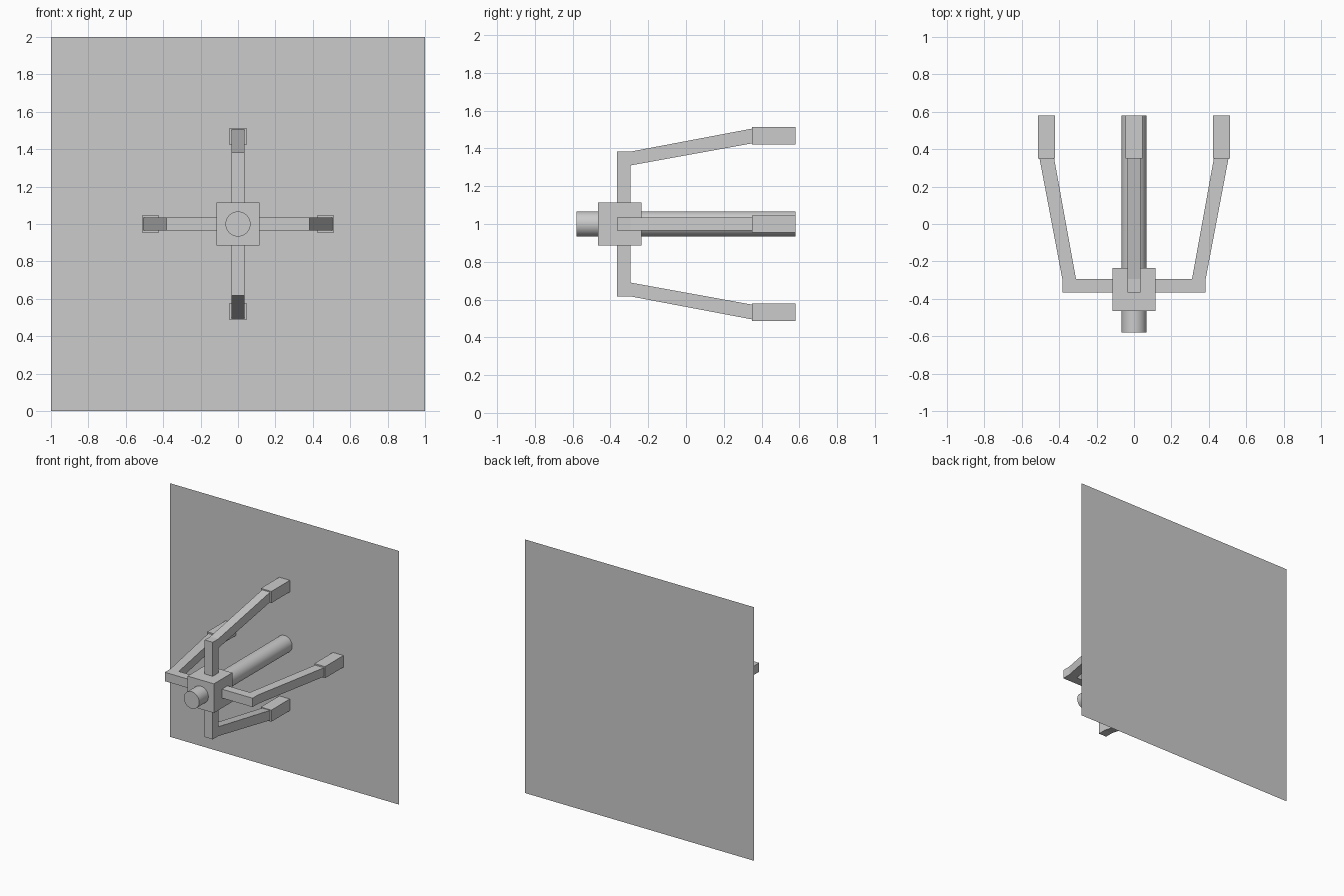
import bpy, bmesh, math
from mathutils import Matrix, Vector

if "Cube" in bpy.data.objects:
    bpy.data.objects.remove(bpy.data.objects["Cube"])


def add_object(name, bm):
    bmesh.ops.recalc_face_normals(bm, faces=bm.faces)
    mesh = bpy.data.meshes.new(name)
    bm.to_mesh(mesh)
    bm.free()
    obj = bpy.data.objects.new(name, mesh)
    bpy.context.collection.objects.link(obj)
    return obj


def box(name, centre, size, spin=None):
    bm = bmesh.new()
    bmesh.ops.create_cube(bm, size=1)
    bm.transform(Matrix.Translation(centre) @ Matrix.Diagonal((*size, 1)))
    if spin:
        bm.transform(spin)
    return add_object(name, bm)


# Flat back panel
bm = bmesh.new()
corners = [(-1, 0.58, 0), (1, 0.58, 0), (1, 0.58, 2), (-1, 0.58, 2)]
bm.faces.new([bm.verts.new(c) for c in corners])
panel = add_object("back_panel", bm)

# Central rod running through the hub to the panel
bpy.ops.mesh.primitive_cylinder_add(vertices=32, radius=0.067, depth=1.16,
                                    location=(0, 0, 1), rotation=(math.pi / 2, 0, 0))
rod = bpy.context.object
rod.name = "central_rod"
bpy.ops.object.shade_smooth_by_angle()

# Hub block
box("hub_block", (0, -0.35, 1), (0.23, 0.23, 0.23))

# Four bent arms with end pads; profile is (distance from axis, y)
profile = [(0.115, -0.365), (0.383, -0.365), (0.383, -0.295), (0.505, 0.35),
           (0.427, 0.35), (0.31, -0.295), (0.115, -0.295)]
for i, side in enumerate(("top", "right", "bottom", "left")):
    spin = Matrix.Translation((0, 0, 1)) @ Matrix.Rotation(i * math.pi / 2, 4, 'Y')
    bm = bmesh.new()
    face = bm.faces.new([bm.verts.new((-0.035, y, r)) for r, y in profile])
    geom = bmesh.ops.extrude_face_region(bm, geom=[face])["geom"]
    moved = [g for g in geom if isinstance(g, bmesh.types.BMVert)]
    bmesh.ops.translate(bm, verts=moved, vec=Vector((0.07, 0, 0)))
    bm.transform(spin)
    add_object(side + "_arm", bm)
    box(side + "_pad", (0, 0.465, 0.468), (0.092, 0.23, 0.092), spin)
